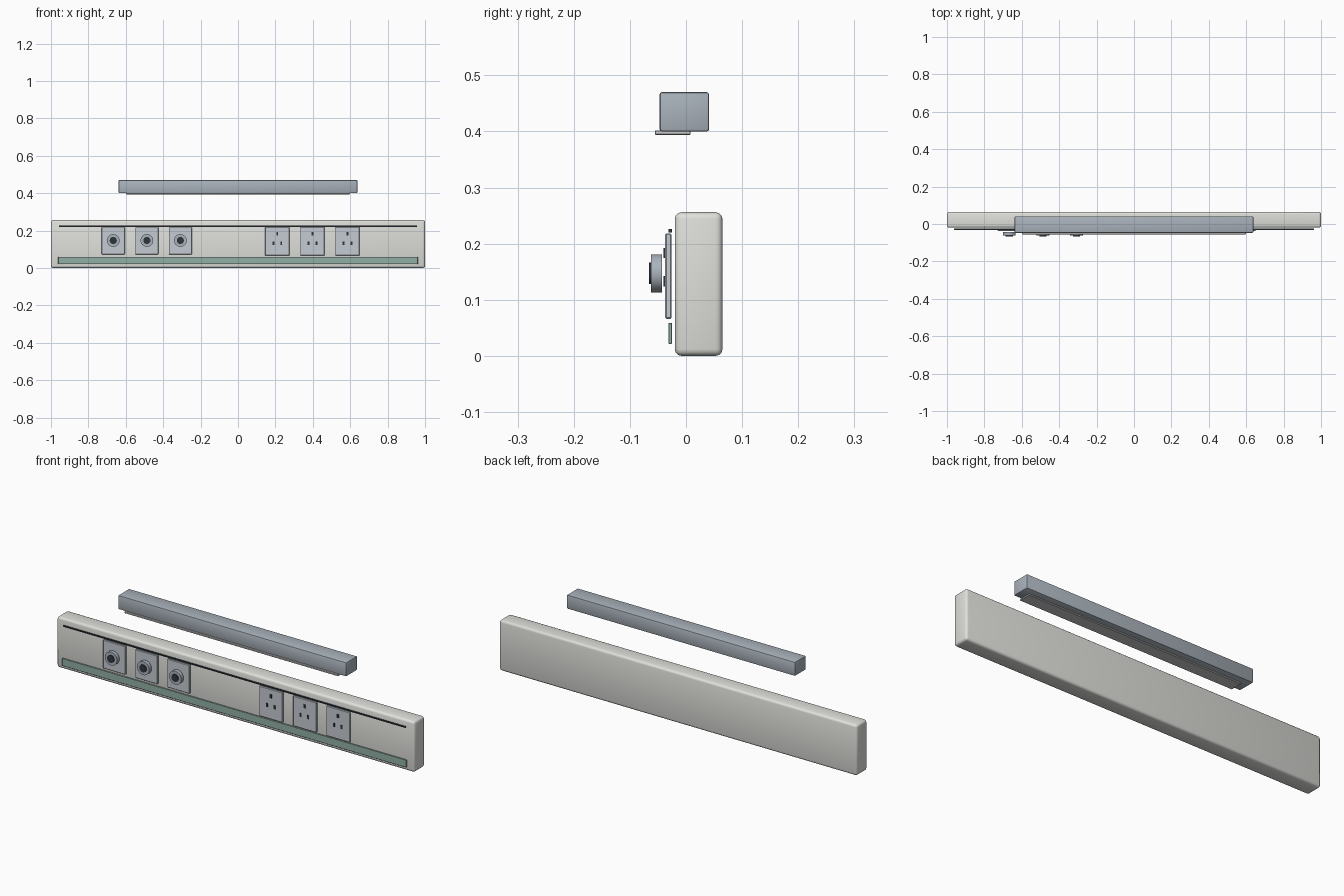
import bpy, math

if "Cube" in bpy.data.objects:
    bpy.data.objects.remove(bpy.data.objects["Cube"])


def material(name, r, g, b):
    m = bpy.data.materials.new(name)
    m.diffuse_color = (r, g, b, 1)
    m.use_nodes = True
    m.node_tree.nodes["Principled BSDF"].inputs["Base Color"].default_value = m.diffuse_color
    return m


SHELL = material("warm_white", 0.74, 0.75, 0.71)
STEEL = material("blue_grey", 0.40, 0.45, 0.50)
PLATE = material("plate_grey", 0.56, 0.60, 0.65)
DARK = material("dark", 0.03, 0.035, 0.045)
GREEN = material("green_rail", 0.29, 0.43, 0.38)
LENS = material("lens", 0.75, 0.75, 0.72)


def finish(o, name, mat, bevel, segments):
    o.name = name
    o.data.materials.append(mat)
    bpy.ops.object.transform_apply(location=False, rotation=True, scale=True)
    if bevel:
        b = o.modifiers.new("bevel", 'BEVEL')
        b.width, b.segments = bevel, segments
        b.limit_method = 'ANGLE'
        bpy.ops.object.modifier_apply(modifier=b.name)
    bpy.ops.object.shade_smooth_by_angle(angle=math.radians(35))
    return o


def box(name, x, y, z, mat, bevel=0.0, segments=2):
    """Box from (min, max) ranges."""
    r = (x, y, z)
    bpy.ops.mesh.primitive_cube_add(size=1, location=[(a + b) / 2 for a, b in r])
    o = bpy.context.object
    o.scale = [b - a for a, b in r]
    return finish(o, name, mat, bevel, segments)


def disc(name, x, z, y, radius, mat, bevel=0.0):
    """Cylinder whose axis runs along y."""
    bpy.ops.mesh.primitive_cylinder_add(
        vertices=32, radius=radius, depth=y[1] - y[0],
        location=(x, (y[0] + y[1]) / 2, z), rotation=(math.pi / 2, 0, 0))
    return finish(bpy.context.object, name, mat, bevel, 2)


# Wall trunking with its trim line and rail
box("trunking_body", (-1, 1), (-0.02, 0.065), (0, 0.256), SHELL, 0.012, 3)
box("trim_line", (-0.957, 0.957), (-0.031, -0.025), (0.220, 0.226), DARK)
box("lower_rail", (-0.962, 0.962), (-0.031, -0.025), (0.021, 0.059), GREEN, 0.001, 1)

# Light bar and offset diffuser above
box("light_bar", (-0.638, 0.638), (-0.047, 0.041), (0.40, 0.47), STEEL, 0.004, 2)
box("light_diffuser", (-0.598, 0.598), (-0.055, 0.008), (0.394, 0.402), LENS, 0.001, 1)

# Gas outlets
for i, x in enumerate((-0.667, -0.487, -0.308)):
    box(f"outlet_plate_{i}", (x - 0.062, x + 0.062), (-0.037, -0.026),
        (0.073, 0.217), PLATE, 0.002, 1)
    disc(f"outlet_collar_{i}", x, 0.147, (-0.062, -0.043), 0.034, STEEL)
    disc(f"outlet_port_{i}", x, 0.147, (-0.066, -0.058), 0.019, DARK)

# Power sockets, each with three pin slots
for i, x in enumerate((0.21, 0.398, 0.585)):
    box(f"socket_plate_{i}", (x - 0.065, x + 0.065), (-0.037, -0.026),
        (0.066, 0.218), PLATE, 0.002, 1)
    for j, (dx, z) in enumerate(((0, 0.183), (-0.021, 0.133), (0.021, 0.133))):
        box(f"socket_slot_{i}_{j}", (x + dx - 0.005, x + dx + 0.005),
            (-0.040, -0.036), (z - 0.009, z + 0.009), DARK)
